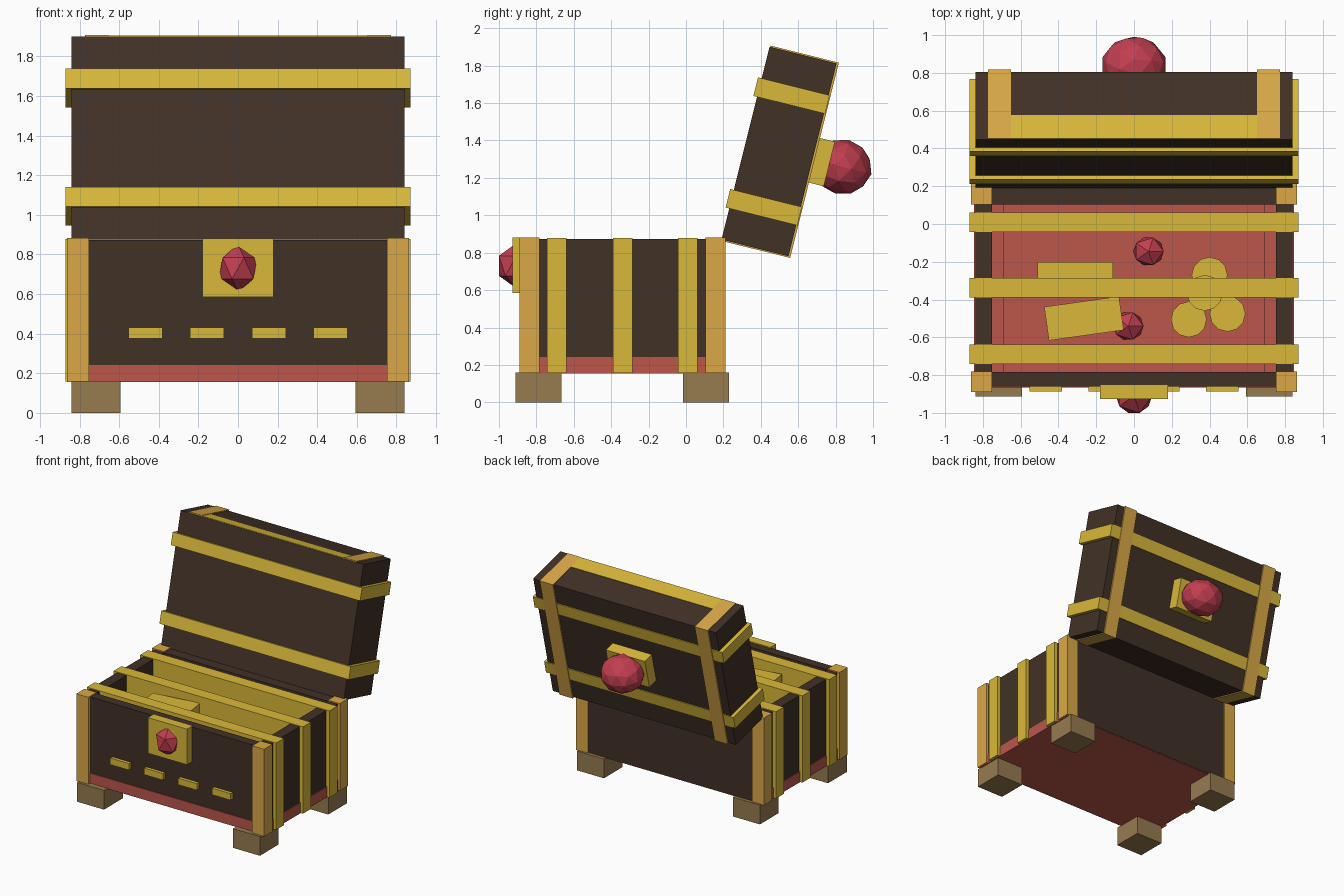
import bpy, math
from mathutils import Matrix, Vector

if "Cube" in bpy.data.objects:
    bpy.data.objects.remove(bpy.data.objects["Cube"])


def material(name, rgb):
    m = bpy.data.materials.new(name)
    lin = [((c / 255 + 0.055) / 1.055) ** 2.4 for c in rgb]
    m.diffuse_color = (*lin, 1)
    m.use_nodes = True
    m.node_tree.nodes["Principled BSDF"].inputs["Base Color"].default_value = m.diffuse_color
    return m


WOOD = material("dark wood", (65, 49, 38))
GOLD = material("gold", (218, 185, 58))
BRASS = material("corner brass", (219, 169, 71))
RED = material("red lining", (188, 87, 75))
GEM = material("ruby", (194, 62, 80))
FOOT = material("foot wood", (151, 123, 79))

# Open lid frame: local z runs up the lid, local y through its thickness
LID = Matrix.Translation((0, 0.5025, 1.34)) @ Matrix.Rotation(math.radians(-14), 4, 'X')
WORLD = Matrix.Identity(4)


def finish(name, mat, matrix):
    o = bpy.context.object
    o.name = name
    o.data.materials.append(mat)
    o.matrix_world = matrix
    return o


def box(name, mat, x, y, z, frame=WORLD):
    """Box from (min, max) ranges along each axis."""
    bpy.ops.mesh.primitive_cube_add(size=1)
    mid = Vector([(a + b) / 2 for a, b in (x, y, z)])
    size = Vector([b - a for a, b in (x, y, z)])
    return finish(name, mat, frame @ Matrix.Translation(mid) @ Matrix.Diagonal((*size, 1)))


def gem(name, loc, radii, sub=1, frame=WORLD):
    bpy.ops.mesh.primitive_ico_sphere_add(subdivisions=sub, radius=1)
    return finish(name, GEM, frame @ Matrix.Translation(loc) @ Matrix.Diagonal((*radii, 1)))


def mirrored(name, mat, x, y, z, frame=WORLD):
    box(name + "_right", mat, x, y, z, frame)
    box(name + "_left", mat, (-x[1], -x[0]), y, z, frame)


# Chest body: floor and four walls
box("floor", RED, (-0.846, 0.846), (-0.866, 0.199), (0.155, 0.243))
box("front_wall", WOOD, (-0.84, 0.84), (-0.86, -0.783), (0.16, 0.873))
box("back_wall", WOOD, (-0.84, 0.84), (0.103, 0.202), (0.16, 0.873))
mirrored("side_wall", WOOD, (0.752, 0.84), (-0.86, 0.2), (0.16, 0.873))

# Corner posts and feet
for end, py, fy in (("front", (-0.89, -0.782), (-0.912, -0.665)),
                    ("back", (0.103, 0.212), (-0.015, 0.23))):
    mirrored(end + "_post", BRASS, (0.753, 0.863), py, (0.157, 0.882))
    mirrored(end + "_foot", FOOT, (0.593, 0.84), fy, (0, 0.16))

# Straps that run across the body as dividers
for i, y in enumerate((-0.69, -0.338, 0.01)):
    box(f"body_strap_{i + 1}", GOLD, (-0.87, 0.87), (y - 0.052, y + 0.052), (0.158, 0.879))

# Front lock plate, jewel and small studs
box("lock_plate", GOLD, (-0.18, 0.18), (-0.927, -0.85), (0.585, 0.881))
gem("lock_jewel", (0, -0.908, 0.73), (0.108, 0.108, 0.12))
for i, x in enumerate((-0.468, -0.156, 0.156, 0.468)):
    box(f"front_stud_{i + 1}", GOLD, (x - 0.086, x + 0.086), (-0.887, -0.85), (0.375, 0.43))

# Treasure: raised bed, bars, coins and gems
box("treasure_bed", RED, (-0.69, 0.69), (-0.79, 0.11), (0.24, 0.68))
box("gold_bar", GOLD, (-0.51, -0.11), (-0.375, -0.2), (0.67, 0.78))
turned = Matrix.Translation((-0.265, -0.5, 0.75)) @ Matrix.Rotation(math.radians(8), 4, 'Z')
box("turned_bar", GOLD, (-0.2, 0.2), (-0.09, 0.09), (-0.07, 0.07), turned)
for i, (x, y, z) in enumerate(((0.40, -0.27, 0.69), (0.375, -0.365, 0.72),
                               (0.29, -0.505, 0.69), (0.495, -0.475, 0.70))):
    bpy.ops.mesh.primitive_cylinder_add(vertices=12, radius=0.095, depth=0.03)
    finish(f"coin_{i + 1}", GOLD, Matrix.Translation((x, y, z)))
gem("loose_gem_1", (0.077, -0.145, 0.72), (0.09, 0.085, 0.08))
gem("loose_gem_2", (-0.03, -0.54, 0.72), (0.09, 0.085, 0.08))

# Lid with straps, back ribs and end strip
box("lid", WOOD, (-0.84, 0.84), (-0.19, 0.179), (-0.531, 0.531), LID)
for name, z in (("upper", 0.306), ("lower", -0.309)):
    box(f"lid_strap_{name}", GOLD, (-0.87, 0.87), (-0.21, 0.185), (z - 0.051, z + 0.051), LID)
mirrored("lid_rib", BRASS, (0.652, 0.773), (-0.186, 0.19), (-0.538, 0.538), LID)
box("lid_end_strip", GOLD, (-0.652, 0.652), (-0.186, -0.056), (0.527, 0.535), LID)

# Back ornament on the lid
box("back_plate", GOLD, (-0.18, 0.18), (0.17, 0.272), (-0.123, 0.123), LID)
gem("back_jewel", (0, 0.343, 0.002), (0.175, 0.16, 0.148), 2, LID)
